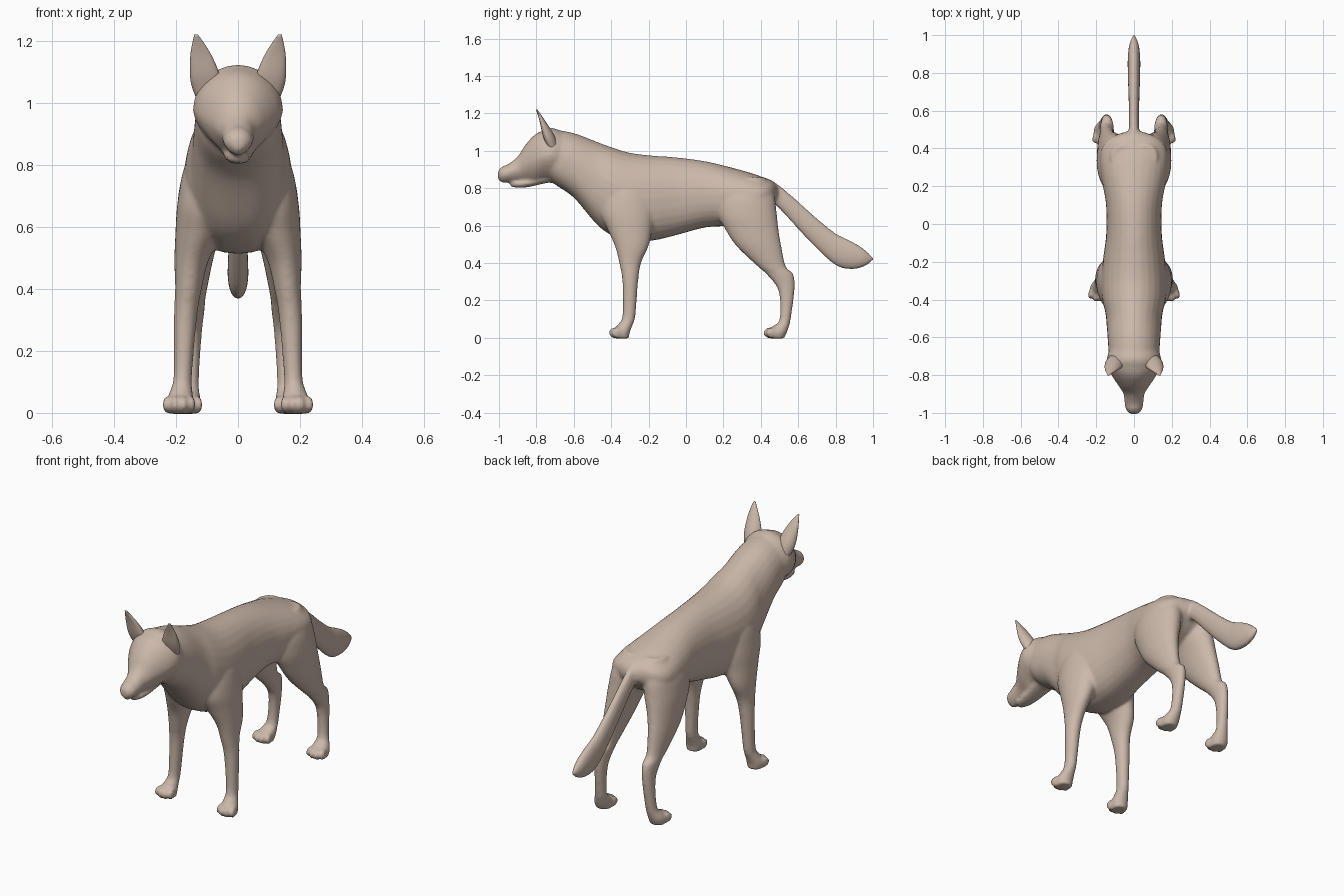
import bpy, bmesh, math
from mathutils import Vector, Matrix

if "Cube" in bpy.data.objects:
    bpy.data.objects.remove(bpy.data.objects["Cube"], do_unlink=True)

fur = bpy.data.materials.new("tan_fur")
fur.use_nodes = True
colour = (0.6, 0.48, 0.4, 1)
fur.diffuse_color = colour
shader = fur.node_tree.nodes["Principled BSDF"]
shader.inputs["Base Color"].default_value = colour
shader.inputs["Roughness"].default_value = 0.8


def smooth_stations(stations, steps=5):
    """Catmull-Rom interpolation between cross-sections."""
    pts = [Vector(s) for s in stations]
    pts = [pts[0]] + pts + [pts[-1]]
    out = []
    for a, b, c, d in zip(pts, pts[1:], pts[2:], pts[3:]):
        for i in range(steps):
            t = i / steps
            out.append(b + (c - a) * (t / 2) + (a * 2 - b * 5 + c * 4 - d) * (t * t / 2)
                       + (b * 3 - a - c * 3 + d) * (t ** 3 / 2))
    return out + [pts[-1]]


def skin_rings(bm, rings):
    """Bridge a row of vertex rings and cap both ends."""
    faces = [bm.faces.new(rings[0]), bm.faces.new(rings[-1])]
    for r, s in zip(rings, rings[1:]):
        for k in range(len(r)):
            n = (k + 1) % len(r)
            faces.append(bm.faces.new((r[k], r[n], s[n], s[k])))
    bmesh.ops.recalc_face_normals(bm, faces=faces)


def outline(upper=2.0, lower=2.0, sides=28):
    """Unit cross-section whose upper and lower halves may differ in fullness."""
    points = []
    for k in range(sides):
        a = math.tau * k / sides
        power = upper if math.sin(a) > 0 else lower
        points.append([math.copysign(abs(w) ** (2 / power), w) for w in (math.cos(a), math.sin(a))])
    return points


def spine_loft(bm, stations, upper=2.0, lower=2.0):
    """Stations hold: y, underside, top, half width."""
    rings = []
    for y, low, high, half in smooth_stations(stations):
        middle, tall = (low + high) / 2, (high - low) / 2
        rings.append([bm.verts.new((u * half, y, middle + v * tall))
                      for u, v in outline(upper, lower)])
    skin_rings(bm, rings)


def upright_loft(bm, stations, side, curl=0.0):
    """Stations hold: z, front edge, rear edge, x centre, half width."""
    rings = []
    for z, front, rear, centre, half in smooth_stations(stations):
        middle, deep = (front + rear) / 2, (rear - front) / 2
        rings.append([bm.verts.new((side * centre + u * half,
                                    middle + v * deep - curl * (u * half) ** 2, z))
                      for u, v in outline()])
    skin_rings(bm, rings)


def toe(bm, centre, turn):
    m = (Matrix.Translation(centre) @ Matrix.Rotation(turn, 4, "Z")
         @ Matrix.Diagonal((0.015, 0.036, 0.03, 1)))
    bmesh.ops.create_uvsphere(bm, u_segments=14, v_segments=10, radius=1, matrix=m)


def finish(bm, name):
    mesh = bpy.data.meshes.new(name)
    bm.to_mesh(mesh)
    bm.free()
    mesh.materials.append(fur)
    mesh.shade_smooth()
    obj = bpy.data.objects.new(name, mesh)
    bpy.context.collection.objects.link(obj)
    return obj


# Parts along the spine
HEAD = [
    (-1.006, .85, .89, .02), (-.985, .83, .915, .042), (-.95, .83, .93, .05),
    (-.9, .83, .97, .056), (-.86, .83, 1.03, .08), (-.81, .82, 1.085, .113),
    (-.76, .83, 1.11, .138), (-.7, .83, 1.12, .142), (-.58, .87, 1.06, .09)]
JAW = [(-.94, .81, .83, .01), (-.92, .805, .84, .03), (-.85, .805, .85, .045),
       (-.7, .84, .88, .06)]
TRUNK = [
    (-.75, .87, 1.09, .1), (-.7, .82, 1.11, .13), (-.6, .75, 1.095, .14),
    (-.48, .61, 1.05, .15), (-.4, .55, 1.02, .168), (-.3, .515, .99, .174),
    (-.18, .52, .975, .163), (-.05, .55, .965, .147), (.1, .59, .945, .148),
    (.22, .6, .917, .168), (.33, .63, .887, .18), (.41, .67, .86, .168),
    (.46, .72, .84, .12), (.49, .75, .81, .04)]
TAIL = [(.38, .78, .86, .03), (.44, .74, .85, .03), (.5, .69, .815, .027),
        (.6, .58, .73, .027), (.7, .475, .64, .03), (.8, .388, .56, .033),
        (.88, .366, .52, .033), (.95, .38, .477, .025), (1.004, .415, .425, .004)]

# Legs and ears
FRONT_LEG = [
    (.92, -.37, -.25, .05, .05), (.8, -.44, -.19, .09, .08), (.68, -.46, -.165, .11, .085),
    (.58, -.42, -.18, .127, .075), (.49, -.38, -.2, .15, .055), (.4, -.357, -.24, .16, .043),
    (.3, -.34, -.256, .17, .037), (.12, -.34, -.27, .178, .03),
    (.07, -.365, -.285, .183, .037), (.03, -.39, -.3, .188, .046), (-.003, -.38, -.305, .188, .04)]
HIND_LEG = [
    (.86, .29, .42, .06, .06), (.77, .17, .47, .093, .084), (.67, .165, .485, .11, .086),
    (.58, .21, .495, .127, .07), (.49, .27, .51, .138, .057), (.38, .385, .535, .143, .04),
    (.34, .43, .575, .143, .036), (.25, .495, .58, .147, .03), (.1, .5, .56, .156, .03),
    (.06, .46, .55, .162, .04), (.03, .44, .54, .167, .047), (-.003, .446, .525, .167, .04)]
EAR = [(.98, -.725, -.675, .088, .03), (1.04, -.75, -.69, .1, .045), (1.09, -.768, -.708, .107, .048),
       (1.16, -.783, -.752, .121, .032), (1.22, -.802, -.794, .135, .006)]

body = bmesh.new()
spine_loft(body, HEAD, lower=1.55)
spine_loft(body, JAW)
spine_loft(body, TRUNK, lower=2.4)
spine_loft(body, TAIL)
for side, label in ((1, "left"), (-1, "right")):
    upright_loft(body, FRONT_LEG, side)
    upright_loft(body, HIND_LEG, side)
    # Toes fan forward from each paw
    for x, y in ((.19, -.38), (.168, .446)):
        for spread in (-1.5, -.5, .5, 1.5):
            toe(body, (side * x + spread * .024, y + .007 * spread ** 2, .027), spread * .2)
    # Cupped ears, with the edges curling forward
    ear = bmesh.new()
    upright_loft(ear, EAR, side, curl=4)
    finish(ear, label + "_ear")
body = finish(body, "body")

# Fuse the parts into one continuous skin
skin = body.modifiers.new("fuse", "REMESH")
skin.mode = "VOXEL"
skin.voxel_size = 0.0085
skin.use_smooth_shade = True
relax = body.modifiers.new("relax", "SMOOTH")
relax.factor = 0.5
relax.iterations = 8
